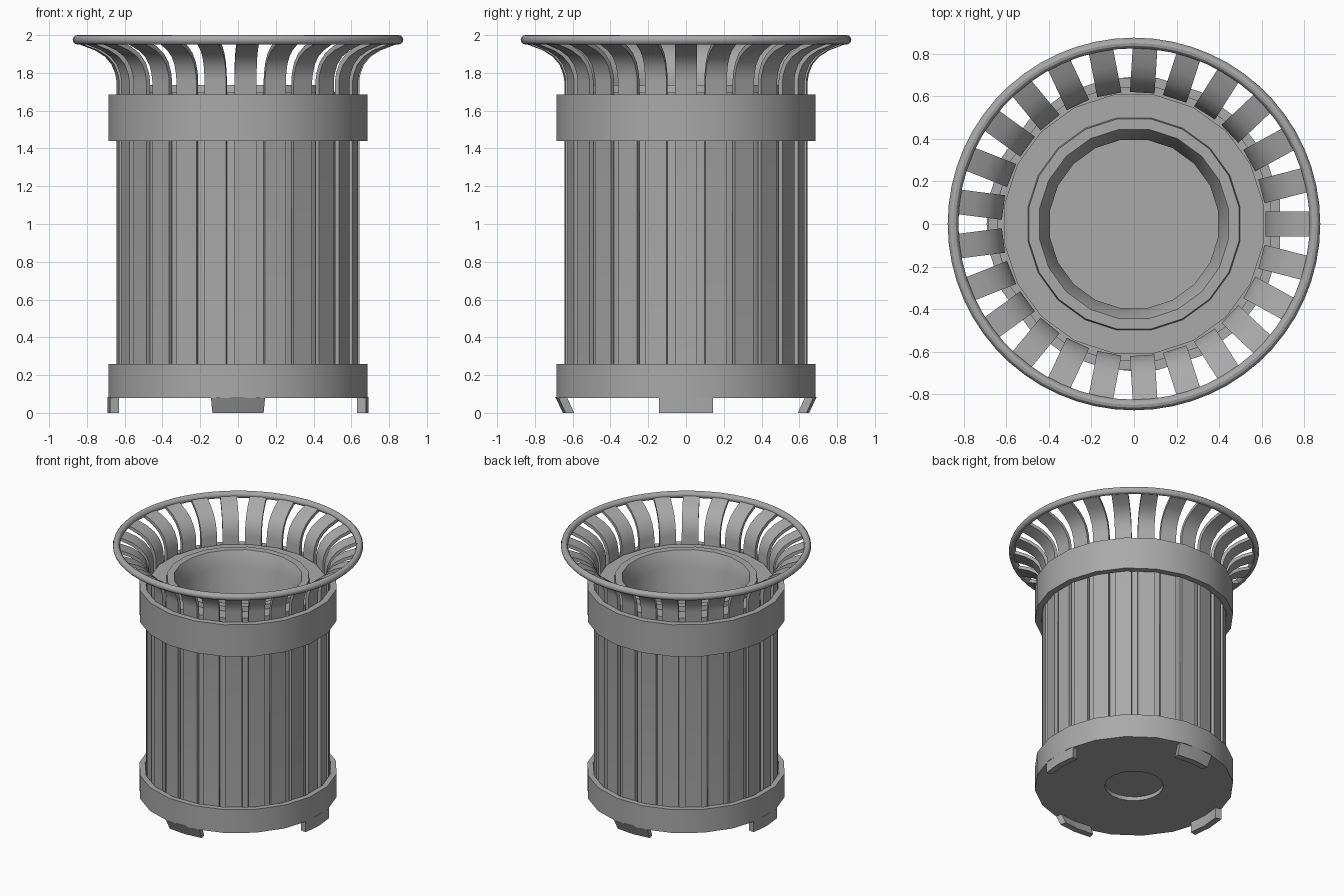
import bpy, bmesh, math
from mathutils import Matrix, Vector

if "Cube" in bpy.data.objects:
    bpy.data.objects.remove(bpy.data.objects["Cube"], do_unlink=True)

SIDES = 20
SLATS = 25

grey = bpy.data.materials.new("painted_grey_metal")
grey.use_nodes = True
colour = (0.4, 0.4, 0.4, 1)
grey.diffuse_color = colour
grey.node_tree.nodes["Principled BSDF"].inputs["Base Color"].default_value = colour


def finish(bm, name):
    """Turn a bmesh into a smooth-shaded grey object."""
    bmesh.ops.remove_doubles(bm, verts=bm.verts, dist=0.0005)
    bmesh.ops.recalc_face_normals(bm, faces=bm.faces)
    mesh = bpy.data.meshes.new(name)
    bm.to_mesh(mesh)
    bm.free()
    mesh.materials.append(grey)
    obj = bpy.data.objects.new(name, mesh)
    bpy.context.collection.objects.link(obj)
    smooth(obj)
    return obj


def smooth(obj):
    bpy.ops.object.select_all(action="DESELECT")
    obj.select_set(True)
    bpy.context.view_layer.objects.active = obj
    bpy.ops.object.shade_smooth_by_angle(angle=math.radians(30))


def lathe(name, profile, closed=False):
    """Revolve (radius, height) points around z."""
    bm = bmesh.new()
    turn = Matrix.Rotation(math.pi / SIDES, 3, "Z")
    verts = [bm.verts.new(turn @ Vector((r, 0, z))) for r, z in profile]
    edges = [bm.edges.new(pair) for pair in zip(verts, verts[1:])]
    if closed:
        edges.append(bm.edges.new((verts[-1], verts[0])))
    bmesh.ops.spin(bm, geom=verts + edges, cent=(0, 0, 0), axis=(0, 0, 1),
                   angle=math.tau, steps=SIDES, use_merge=False)
    return finish(bm, name)


def add_prism(bm, sections):
    """Skin a row of four-cornered sections and cap both ends."""
    rows = [[bm.verts.new(p) for p in s] for s in sections]
    for a, b in zip(rows, rows[1:]):
        for i in range(4):
            j = (i + 1) % 4
            bm.faces.new((a[i], a[j], b[j], b[i]))
    bm.faces.new(rows[0])
    bm.faces.new(rows[-1])


# Base with a recessed hole underneath
lathe("base_band", [(0, 0.11), (0.205, 0.11), (0.205, 0.08), (0.695, 0.08),
                    (0.695, 0.26), (0.655, 0.26), (0.655, 0.2), (0, 0.2)])

# Liner drum, raised lid ring and open interior
lathe("liner_and_lid", [(0, 0.18), (0.612, 0.18), (0.615, 1.7), (0.505, 1.7),
                        (0.5, 1.735), (0.45, 1.735), (0.4, 1.63), (0.4, 0.22),
                        (0, 0.22)])

# Upper band around the slats
lathe("upper_band", [(0.65, 1.44), (0.695, 1.44), (0.695, 1.685), (0.65, 1.685)],
      closed=True)

# Flared slats
path = [Vector(p) for p in ((0.63, 0.2), (0.63, 1.76), (0.637, 1.8), (0.657, 1.85),
                            (0.695, 1.895), (0.75, 1.93), (0.85, 1.968))]
half_width, half_thick = 0.058, 0.012
bm = bmesh.new()
for k in range(SLATS):
    spin = Matrix.Rotation(math.tau * k / SLATS, 3, "Z")
    sections = []
    for i, p in enumerate(path):
        tangent = (path[min(i + 1, len(path) - 1)] - path[max(i - 1, 0)]).normalized()
        normal = Vector((tangent.y, -tangent.x)) * half_thick
        outer, inner = p + normal, p - normal
        sections.append([spin @ Vector((q.x, w, q.y)) for q, w in (
            (outer, -half_width), (outer, half_width),
            (inner, half_width), (inner, -half_width))])
    add_prism(bm, sections)
finish(bm, "slats")

# Top rim tube
bpy.ops.mesh.primitive_torus_add(major_radius=0.85, minor_radius=0.025,
                                 major_segments=60, minor_segments=12,
                                 location=(0, 0, 1.975))
rim = bpy.context.object
rim.name = "top_rim"
rim.data.materials.append(grey)
smooth(rim)

# Four feet curving under the base; the front and back ones lean inwards
bm = bmesh.new()
for k in range(4):
    lean = 0.04 * (k % 2)
    sections = []
    for step in (-1, 0, 1):
        a = math.tau * k / 4 + step * math.radians(12)
        out = Vector((math.cos(a), math.sin(a), 0))
        sections.append([out * r + Vector((0, 0, z)) for r, z in (
            (0.645, 0.085), (0.692, 0.085), (0.692 - lean, 0), (0.645 - lean, 0))])
    add_prism(bm, sections)
finish(bm, "feet")
